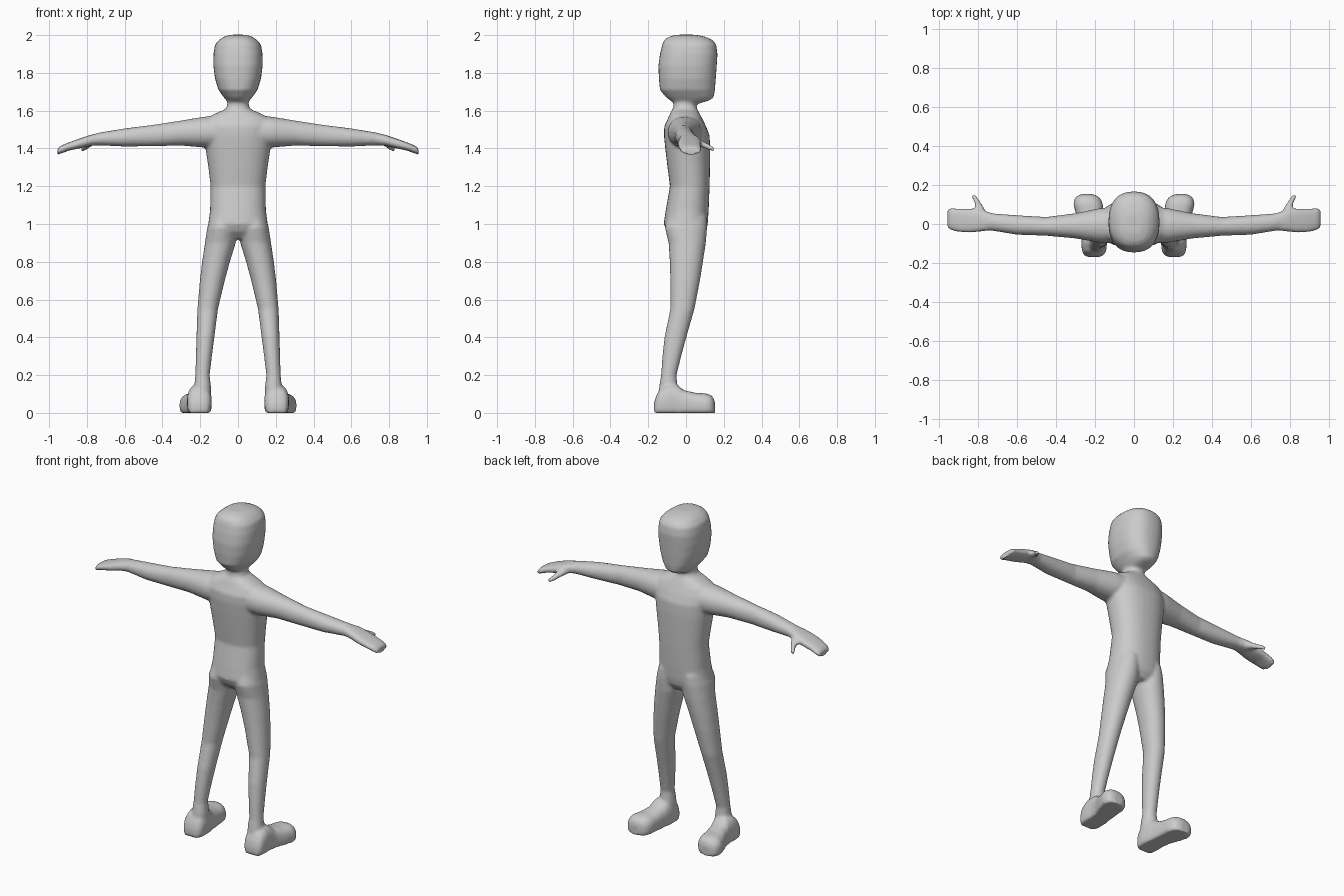
import bpy, bmesh, math
from mathutils import Vector

grey = bpy.data.materials.new("plain grey")
grey.diffuse_color = (0.6, 0.6, 0.6, 1)
bm = bmesh.new()


def loft(rows, axis, n=2.2, sides=32, sx=1):
    """Rows: station, min and max of first cross axis, min and max of second."""
    rings = []
    for t, a0, a1, b0, b1 in rows:
        ring = []
        for i in range(sides):
            w = 2 * math.pi * i / sides
            c, s = math.cos(w), math.sin(w)
            a = (a0 + a1) / 2 + (a1 - a0) / 2 * math.copysign(abs(c) ** (2 / n), c)
            b = (b0 + b1) / 2 + (b1 - b0) / 2 * math.copysign(abs(s) ** (2 / n), s)
            p = {'x': (t, a, b), 'y': (a, t, b), 'z': (a, b, t)}[axis]
            ring.append(bm.verts.new((p[0] * sx, p[1], max(p[2], 0))))
        rings.append(ring)
    for r, q in zip(rings, rings[1:]):
        for i in range(sides):
            j = (i + 1) % sides
            bm.faces.new((r[i], r[j], q[j], q[i]))
    bm.faces.new(rings[0][::-1])
    bm.faces.new(rings[-1])


# torso and neck
torso = [(.92, .09, -.06, .08), (.96, .14, -.1, .107), (1.0, .158, -.118, .115),
         (1.07, .148, -.108, .12), (1.2, .145, -.085, .125), (1.3, .157, -.098, .127),
         (1.4, .172, -.11, .128), (1.47, .18, -.117, .125), (1.52, .185, -.115, .105),
         (1.56, .17, -.095, .085), (1.585, .12, -.085, .072), (1.61, .062, -.07, .058),
         (1.64, .055, -.065, .052), (1.72, .055, -.065, .052)]
loft([(z, -w, w, a, b) for z, w, a, b in torso], 'z', 2.3)

# head
head = [(1.635, .045, -.05, .06), (1.655, .062, -.085, .125), (1.67, .075, -.105, .147),
        (1.71, .104, -.138, .153), (1.77, .122, -.144, .158), (1.84, .131, -.146, .163),
        (1.9, .13, -.138, .167), (1.95, .122, -.126, .16), (1.975, .1, -.115, .14),
        (1.992, .075, -.09, .1), (2.002, .04, -.05, .05)]
loft([(z, -w, w, a, b) for z, w, a, b in head], 'z', 2.4)

leg = [(1.04, .01, .145, -.095, .11), (.98, .005, .163, -.112, .112),
       (.9, .012, .175, -.092, .105), (.8, .043, .19, -.086, .09),
       (.7, .07, .202, -.083, .074), (.55, .106, .215, -.083, .045),
       (.4, .125, .22, -.114, .002), (.3, .138, .223, -.125, -.025),
       (.2, .15, .226, -.132, -.05), (.14, .143, .232, -.142, -.045),
       (.05, .143, .24, -.15, -.03)]
# foot rows: y, centre x, half width, height
foot = [(-.17, .207, .03, .05), (-.16, .206, .05, .085), (-.14, .205, .062, .125),
        (-.1, .204, .066, .15), (-.05, .206, .062, .15), (-.01, .212, .062, .12),
        (.05, .226, .071, .106), (.1, .235, .076, .104), (.13, .238, .067, .096),
        (.145, .24, .05, .08), (.153, .241, .028, .06)]
arm = [(.08, -.1, .09, 1.4, 1.575), (.18, -.095, .08, 1.405, 1.568),
       (.3, -.074, .055, 1.415, 1.548), (.45, -.06, .036, 1.412, 1.525),
       (.6, -.055, .045, 1.41, 1.506), (.73, -.034, .055, 1.416, 1.485),
       (.8, -.037, .07, 1.415, 1.466)]
hand = [(.72, -.03, .053, 1.42, 1.482), (.78, -.038, .072, 1.414, 1.472),
        (.84, -.045, .08, 1.4, 1.452), (.89, -.042, .08, 1.39, 1.434),
        (.935, -.033, .082, 1.374, 1.416), (.955, -.022, .078, 1.367, 1.402)]
# thumb rows: y, centre x, half width, centre z, half height
thumb = [(.03, .785, .03, 1.437, .024), (.07, .788, .027, 1.43, .021),
         (.1, .797, .018, 1.417, .017), (.125, .81, .016, 1.405, .015),
         (.15, .824, .013, 1.393, .012)]
for s in (-1, 1):
    loft(leg, 'z', 2.1, sx=s)
    loft([(y, c - w, c + w, -.25 * h, h) for y, c, w, h in foot], 'y', 2.5, sx=s)
    loft(arm, 'x', 2.1, sx=s)
    loft(hand, 'x', 2.6, sx=s)
    loft([(y, c - w, c + w, z - h, z + h) for y, c, w, z, h in thumb], 'y', 2.1, sx=s)

bmesh.ops.recalc_face_normals(bm, faces=bm.faces)
mesh = bpy.data.meshes.new("figure_body")
bm.to_mesh(mesh)
bm.free()
mesh.materials.append(grey)
body = bpy.data.objects.new("figure_body", mesh)
bpy.context.collection.objects.link(body)

# fuse the parts into one smooth skin
fuse = body.modifiers.new("fuse", 'REMESH')
fuse.mode = 'VOXEL'
fuse.voxel_size = .009
fuse.use_smooth_shade = True
soft = body.modifiers.new("soften", 'SMOOTH')
soft.factor = .5
soft.iterations = 5
